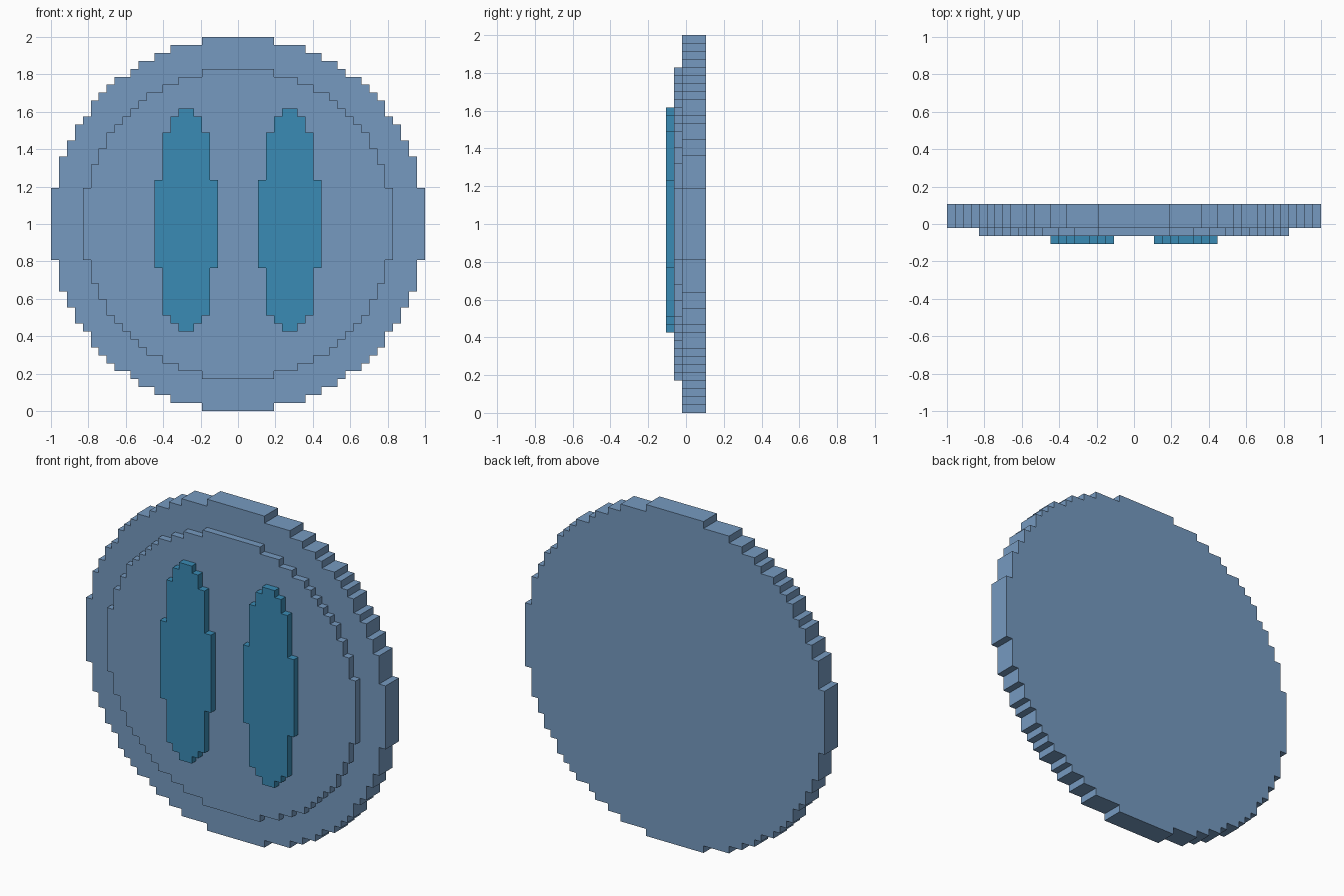
import bpy
import bmesh

if "Cube" in bpy.data.objects:
    bpy.data.objects.remove(bpy.data.objects["Cube"], do_unlink=True)

U = 2 / 47  # size of one grid block; the disc is 47 blocks across


def make_material(name, color):
    mat = bpy.data.materials.new(name)
    mat.use_nodes = True
    mat.diffuse_color = color
    mat.node_tree.nodes["Principled BSDF"].inputs["Base Color"].default_value = color
    return mat


def circle_steps(n):
    """Steps (half width, bottom, top) of a blocky circle, widest first, n blocks across."""
    radius = n / 2
    steps = []
    for i in range(n // 2, -1, -1):
        j = int((radius * radius - i * i) ** 0.5)
        if not steps or j + 0.5 > steps[-1][2]:
            steps.append((i + 0.5, -j - 0.5, j + 0.5))
    return steps


def stepped_outline(steps):
    """Closed staircase outline, mirrored left to right."""
    upper, lower = [], []
    for k, (half, bottom, top) in enumerate(steps):
        if k:
            upper.append((half, steps[k - 1][2]))
            lower.append((half, steps[k - 1][1]))
        upper.append((half, top))
        lower.append((half, bottom))
    right = lower[::-1] + upper
    return right + [(-x, z) for x, z in reversed(right)]


def make_plate(name, steps, front, back, mat, center_x=0.0):
    """Extrude a stepped outline from front to back; all sizes in blocks."""
    bm = bmesh.new()
    verts = [bm.verts.new(((x + center_x) * U, front * U, 1 + z * U))
             for x, z in stepped_outline(steps)]
    face = bm.faces.new(verts)
    ext = bmesh.ops.extrude_face_region(bm, geom=[face], use_keep_orig=True)
    moved = [g for g in ext["geom"] if isinstance(g, bmesh.types.BMVert)]
    bmesh.ops.translate(bm, verts=moved, vec=(0, (back - front) * U, 0))
    bmesh.ops.recalc_face_normals(bm, faces=bm.faces[:])
    mesh = bpy.data.meshes.new(name)
    bm.to_mesh(mesh)
    bm.free()
    mesh.materials.append(mat)
    obj = bpy.data.objects.new(name, mesh)
    bpy.context.collection.objects.link(obj)
    return obj


steel_blue = make_material("steel blue", (0.181, 0.323, 0.527, 1))
teal_blue = make_material("teal blue", (0.042, 0.258, 0.462, 1))

# Round body and the raised disc on its front
make_plate("base_disc", circle_steps(47), -0.5, 2.5, steel_blue)
make_plate("raised_disc", circle_steps(39), -1.5, -0.5, steel_blue)

# Two tall oval pads
oval = [(4, -5.5, 5.5), (3, -11.5, 11.5), (2, -12.5, 13.5), (1, -13.5, 14.5)]
for side, x in (("left", 6.5), ("right", -6.5)):
    make_plate(side + "_oval", oval, -2.5, -1.5, teal_blue, x)
